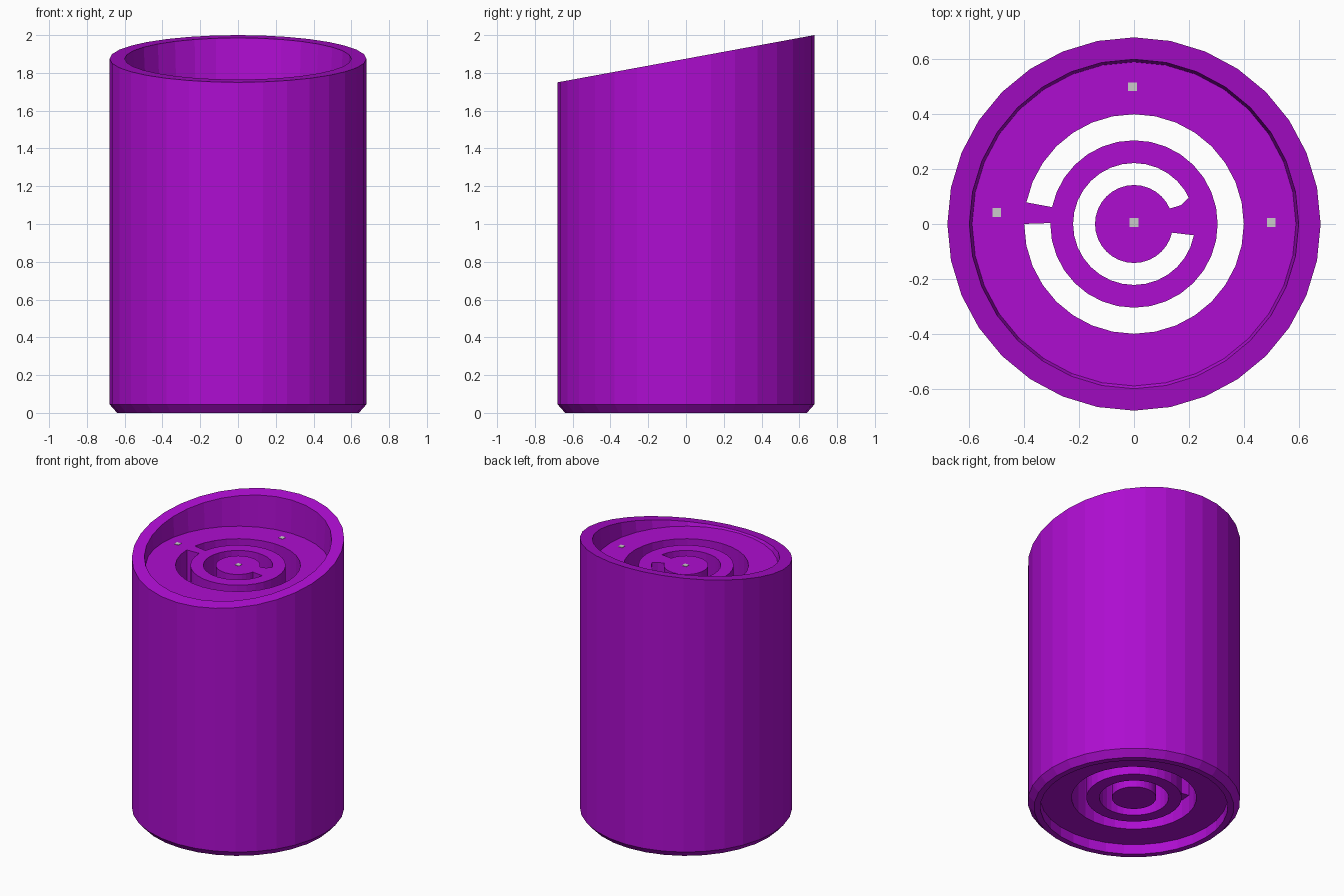
import bpy, bmesh, math

if "Cube" in bpy.data.objects:
    bpy.data.objects.remove(bpy.data.objects["Cube"])

SEG = 32
PLATE, BASE = 1.755, 0.07      # top and bottom level of the flat core
RIM = None                     # marks a profile point lying on the slanted rim


def rim_z(y):
    return 1.875 + y * 0.25 / 1.36


purple = bpy.data.materials.new("purple")
purple.diffuse_color = (0.42, 0.004, 0.63, 1)
purple.use_nodes = True
purple.node_tree.nodes["Principled BSDF"].inputs["Base Color"].default_value = purple.diffuse_color


def finish(bm, name, mat):
    bmesh.ops.recalc_face_normals(bm, faces=bm.faces[:])
    mesh = bpy.data.meshes.new(name)
    bm.to_mesh(mesh)
    bm.free()
    if mat:
        mesh.materials.append(mat)
    ob = bpy.data.objects.new(name, mesh)
    bpy.context.collection.objects.link(ob)
    return ob


def lathe(name, profile, mat):
    """Revolve a closed (r, z) profile about z."""
    bm = bmesh.new()
    cols = []
    for i in range(SEG):
        a = 2 * math.pi * i / SEG
        col = []
        for r, z in profile:
            x, y = r * math.cos(a), r * math.sin(a)
            col.append(bm.verts.new((x, y, rim_z(y) if z is RIM else z)))
        cols.append(col)
    n = len(profile)
    for i in range(SEG):
        a, b = cols[i], cols[(i + 1) % SEG]
        for j in range(n):
            k = (j + 1) % n
            bm.faces.new((a[j], b[j], b[k], a[k]))
    return finish(bm, name, mat)


def prism(name, outline, z0, z1, mat):
    """Extrude an (x, y) outline between two heights."""
    bm = bmesh.new()
    face = bm.faces.new([bm.verts.new((x, y, z0)) for x, y in outline])
    ext = bmesh.ops.extrude_face_region(bm, geom=[face])["geom"]
    for v in ext:
        if isinstance(v, bmesh.types.BMVert):
            v.co.z = z1
    return finish(bm, name, mat)


# outer shell with chamfered foot, slanted rim and the outer flat of the core
lathe("outer_shell", [(0.64, 0), (0.68, 0.045), (0.68, RIM), (0.60, RIM),
                      (0.59, PLATE), (0.40, PLATE), (0.40, BASE),
                      (0.60, BASE), (0.60, 0)], purple)

# middle ring
lathe("middle_ring", [(0.305, BASE), (0.305, PLATE),
                      (0.222, PLATE), (0.222, BASE)], purple)

# centre post
post = [(0.142 * math.cos(2 * math.pi * i / SEG),
         0.142 * math.sin(2 * math.pi * i / SEG)) for i in range(SEG)]
prism("centre_post", post, BASE, PLATE, purple)

# bridges joining the rings
prism("outer_bridge", [(-0.41, 0.0), (-0.29, 0.004), (-0.29, 0.06),
                       (-0.41, 0.082)], 0.2, PLATE, purple)
prism("inner_bridge", [(0.125, -0.03), (0.225, -0.042), (0.225, 0.105),
                       (0.195, 0.092), (0.17, 0.068), (0.125, 0.055)],
      0.2, PLATE, purple)

# small grey contact pads
for i, (x, y) in enumerate([(0, 0.005), (0.5, 0.005), (-0.005, 0.5), (-0.5, 0.042)]):
    h = 0.016
    prism(f"contact_pad_{i + 1}", [(x - h, y - h), (x + h, y - h),
                                   (x + h, y + h), (x - h, y + h)],
          PLATE - 0.02, PLATE + 0.003, None)
